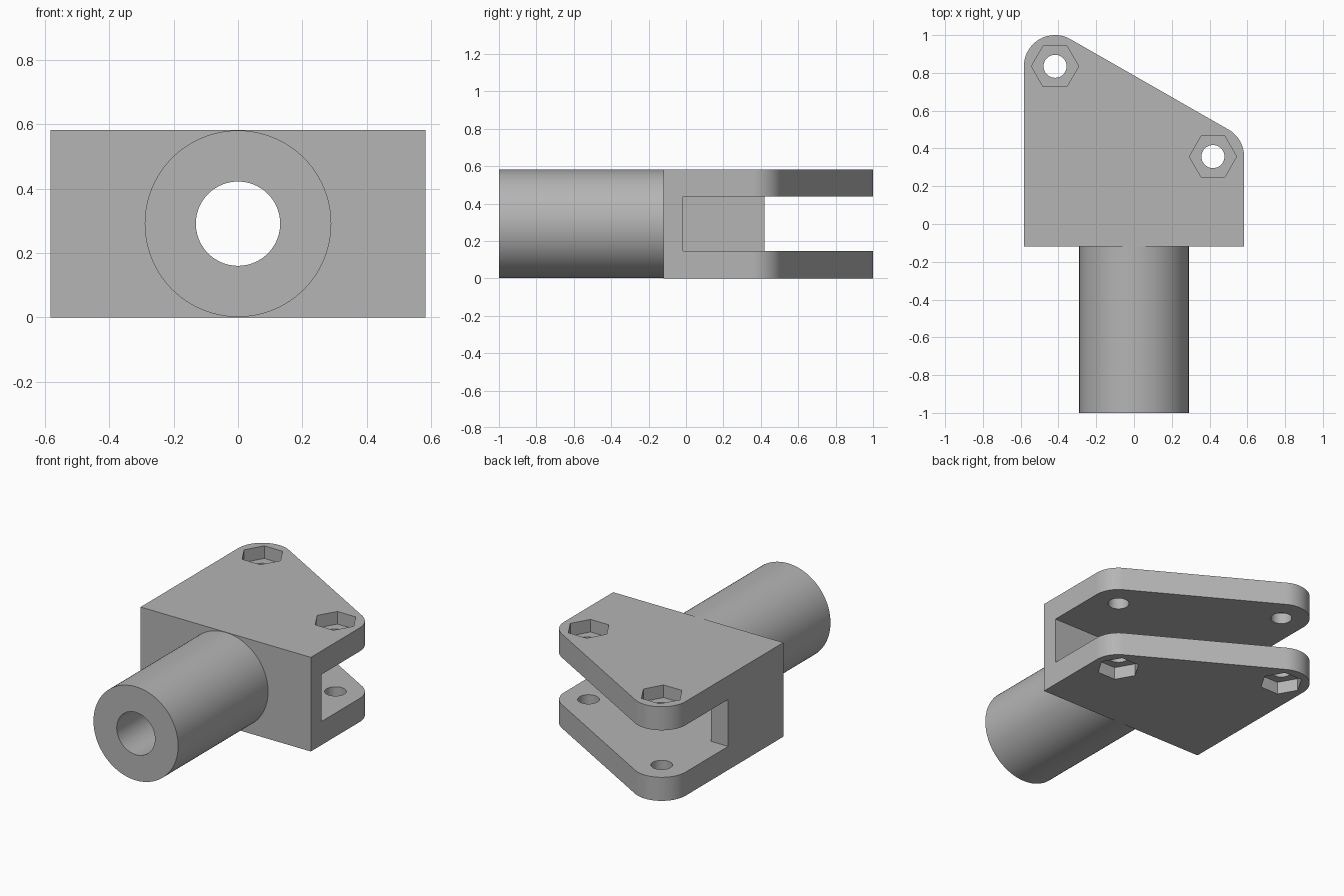
import bpy, bmesh
from math import pi, cos, sin, radians
from mathutils import Matrix, Vector

cube = bpy.data.objects.get("Cube")
if cube:
    bpy.data.objects.remove(cube, do_unlink=True)

HALF = 0.583                # half width, also the full height
MID = HALF / 2              # height of the tube axis
PLATE = 0.146               # thickness of each fork plate
FRONT = -0.12               # front face of the block
TUBE_R, BORE_R = 0.29, 0.131
ROUND = 0.165               # corner radius around the bolt holes
BOLTS = [Vector((HALF - ROUND, 0.357)), Vector((ROUND - HALF, 0.835))]

grey = bpy.data.materials.new("plain grey")
grey.use_nodes = True
colour = (0.46, 0.46, 0.46, 1)
grey.diffuse_color = colour
grey.node_tree.nodes["Principled BSDF"].inputs["Base Color"].default_value = colour


def make_object(name, bm):
    bmesh.ops.recalc_face_normals(bm, faces=bm.faces)
    mesh = bpy.data.meshes.new(name)
    bm.to_mesh(mesh)
    bm.free()
    mesh.materials.append(grey)
    obj = bpy.data.objects.new(name, mesh)
    bpy.context.collection.objects.link(obj)
    return obj


def prism(name, outline, z0, z1):
    """Extrude a flat outline upwards from z0 to z1."""
    bm = bmesh.new()
    face = bm.faces.new([bm.verts.new((x, y, z0)) for x, y in outline])
    top = bmesh.ops.extrude_face_region(bm, geom=[face])["geom"]
    verts = [v for v in top if isinstance(v, bmesh.types.BMVert)]
    bmesh.ops.translate(bm, vec=(0, 0, z1 - z0), verts=verts)
    return make_object(name, bm)


def arc(centre, radius, start, end, steps):
    angles = [radians(start + (end - start) * i / steps) for i in range(steps + 1)]
    return [(centre.x + radius * cos(a), centre.y + radius * sin(a)) for a in angles]


def rod(name, radius, y0, y1):
    """Cylinder lying along y on the tube axis."""
    bm = bmesh.new()
    place = Matrix.Translation((0, (y0 + y1) / 2, MID)) @ Matrix.Rotation(pi / 2, 4, "X")
    bmesh.ops.create_cone(bm, cap_ends=True, segments=96, radius1=radius,
                          radius2=radius, depth=y1 - y0, matrix=place)
    return make_object(name, bm)


def combine(target, tool, operation):
    """Apply a boolean and remove the tool."""
    tool.hide_render = True
    mod = target.modifiers.new(operation.lower(), "BOOLEAN")
    mod.operation, mod.object, mod.solver = operation, tool, "EXACT"
    bpy.ops.object.select_all(action="DESELECT")
    bpy.context.view_layer.objects.active = target
    target.select_set(True)
    bpy.ops.object.modifier_apply(modifier=mod.name)
    bpy.data.objects.remove(tool, do_unlink=True)


# Block with two rounded corners joined by a slanted edge
outline = [(-HALF, FRONT), (HALF, FRONT)]
outline += arc(BOLTS[0], ROUND, 0, 60, 16)
outline += arc(BOLTS[1], ROUND, 60, 180, 32)
body = prism("clevis_bracket", outline, 0, HALF)

# Fork slot, leaving a side wall on the right
slot = [(-0.465, -0.016), (1, -0.016), (1, 1.2), (-1, 1.2), (-1, 0.42), (-0.465, 0.42)]
combine(body, prism("slot_cutter", slot, PLATE, HALF - PLATE), "DIFFERENCE")

# Round shank and its bore, which opens into the slot
combine(body, rod("shank", TUBE_R, -1, FRONT + 0.05), "UNION")
combine(body, rod("bore_cutter", BORE_R, -1.1, 0.1), "DIFFERENCE")

# Bolt holes with hexagonal pockets on both outer faces
DEPTH = 0.078
for bolt in BOLTS:
    hole = arc(bolt, 0.061, 0, 352.5, 47)
    combine(body, prism("hole_cutter", hole, -0.1, HALF + 0.1), "DIFFERENCE")
    hexagon = arc(bolt, 0.125, 0, 300, 5)
    for z0, z1 in ((-0.1, DEPTH), (HALF - DEPTH, HALF + 0.1)):
        combine(body, prism("pocket_cutter", hexagon, z0, z1), "DIFFERENCE")

bpy.ops.object.shade_smooth_by_angle(angle=radians(25))
